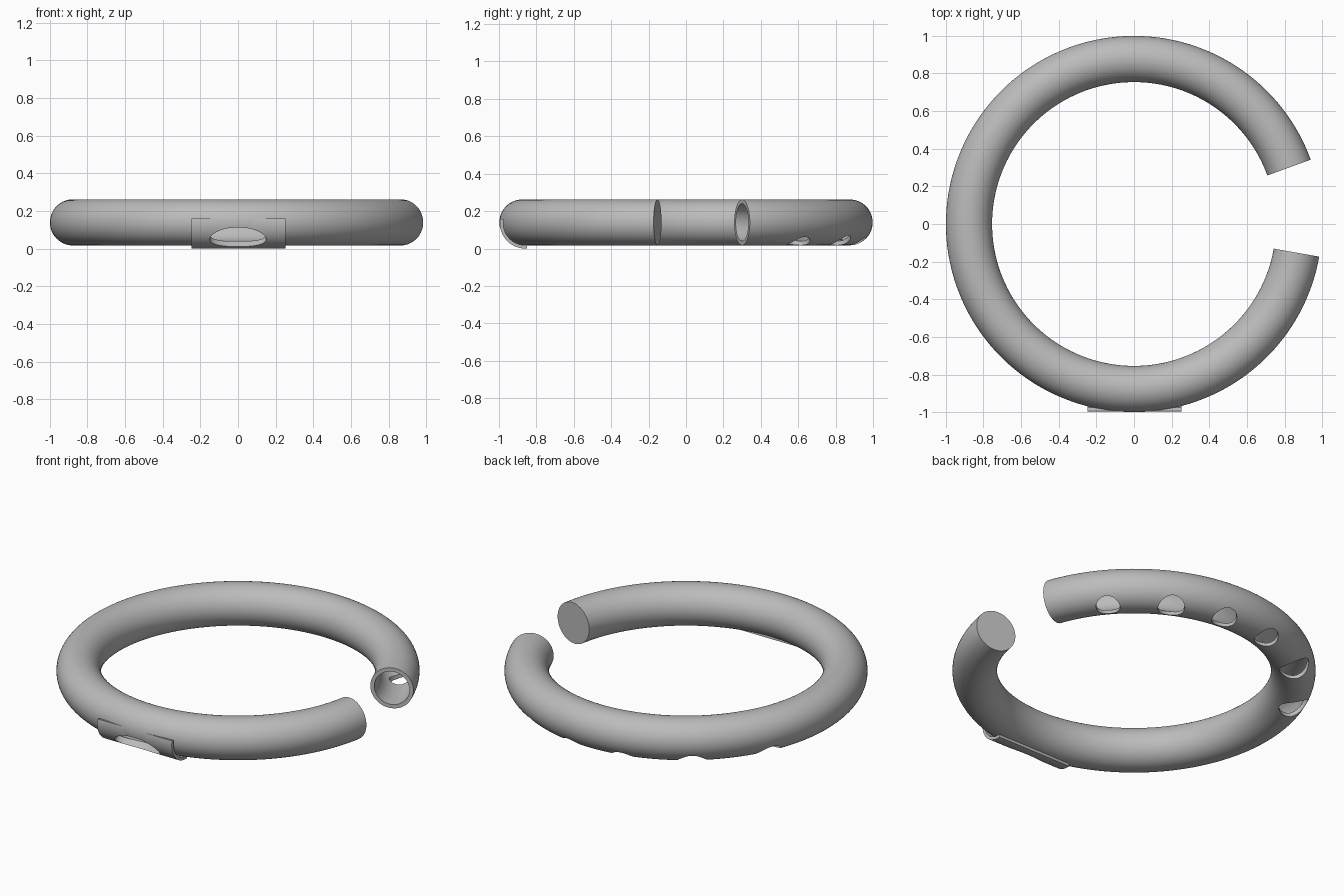
import bpy, bmesh
from math import sin, cos, pi, radians
from mathutils import Matrix, Vector

cube = bpy.data.objects.get("Cube")
if cube:
    bpy.data.objects.remove(cube)

RING, TUBE, BORE, MID = 0.8755, 0.1225, 0.1, 0.1395

grey = bpy.data.materials.new("plain grey")
grey.use_nodes = True
colour = (0.5, 0.5, 0.5, 1)
grey.diffuse_color = colour
grey.node_tree.nodes["Principled BSDF"].inputs["Base Color"].default_value = colour


def finish(name, bm):
    bmesh.ops.recalc_face_normals(bm, faces=bm.faces)
    mesh = bpy.data.meshes.new(name)
    bm.to_mesh(mesh)
    bm.free()
    mesh.materials.append(grey)
    obj = bpy.data.objects.new(name, mesh)
    bpy.context.collection.objects.link(obj)
    return obj


def loft(name, sections):
    """Skin a row of closed cross-sections and cap both ends."""
    bm = bmesh.new()
    rows = [[bm.verts.new(p) for p in s] for s in sections]
    n = len(rows[0])
    for a, b in zip(rows, rows[1:]):
        for i in range(n):
            j = (i + 1) % n
            bm.faces.new((a[i], a[j], b[j], b[i]))
    bm.faces.new(rows[0])
    bm.faces.new(rows[-1])
    return finish(name, bm)


def bent_tube(name, radius, start, end, steps=180, sides=56):
    sections = []
    for k in range(steps + 1):
        a = radians(start + (end - start) * k / steps)
        section = []
        for i in range(sides):
            t = 2 * pi * i / sides
            rho = RING + radius * cos(t)
            section.append((rho * cos(a), rho * sin(a), MID + radius * sin(t)))
        sections.append(section)
    return loft(name, sections)


def hole_cutter(name, angle, tilt, along, across):
    """Elliptic cylinder from the tube centre outward; tilt is from straight down."""
    a, t = radians(angle), radians(tilt)
    radial = Vector((cos(a), sin(a), 0))
    tangent = Vector((-sin(a), cos(a), 0))
    out = radial * sin(t) - Vector((0, 0, cos(t)))
    side = out.cross(tangent)
    depth = 0.25
    centre = radial * RING + Vector((0, 0, MID)) + out * depth / 2
    frame = Matrix((tangent, side, out)).transposed().to_4x4()
    bm = bmesh.new()
    bmesh.ops.create_cone(bm, cap_ends=True, segments=48, radius1=1, radius2=1, depth=depth,
                          matrix=Matrix.Translation(centre) @ frame
                          @ Matrix.Diagonal((along, across, 1, 1)))
    return finish(name, bm)


def cut(obj, cutter):
    mod = obj.modifiers.new("cut", "BOOLEAN")
    mod.operation = "DIFFERENCE"
    mod.solver = "EXACT"
    mod.object = cutter
    bpy.context.view_layer.objects.active = obj
    bpy.ops.object.modifier_apply(modifier=mod.name)


# Open ring of pipe, closed at one end
pipe = bent_tube("ring_pipe", TUBE, 20, 350)
cutters = [bent_tube("bore_cutter", BORE, 18, 345)]

# Finger holes along the underside
holes = [(41, 0.066), (63, 0.074), (83, 0.07), (103, 0.068), (127, 0.084), (154, 0.084)]
for angle, size in holes:
    cutters.append(hole_cutter("finger_hole_cutter", angle, 18, size, size))

# Mouth hole at the front
mouth = hole_cutter("mouth_hole_cutter", 270, 45, 0.15, 0.065)
cutters.append(mouth)

# Curved lip plate, a straight shell over the lower front
arc = [radians(-10.5 + 105 * i / 32) for i in range(33)]
profile = [(0.135, t) for t in arc] + [(0.117, t) for t in reversed(arc)]
plate = loft("lip_plate", [[(x, -0.86 - r * cos(t), 0.135 - r * sin(t)) for r, t in profile]
                           for x in (-0.248, 0.252)])

for cutter in cutters:
    cut(pipe, cutter)
cut(plate, mouth)
for cutter in cutters:
    bpy.data.objects.remove(cutter)

for obj in (pipe, plate):
    bpy.ops.object.select_all(action="DESELECT")
    obj.select_set(True)
    bpy.context.view_layer.objects.active = obj
    bpy.ops.object.shade_smooth_by_angle(angle=radians(30))
